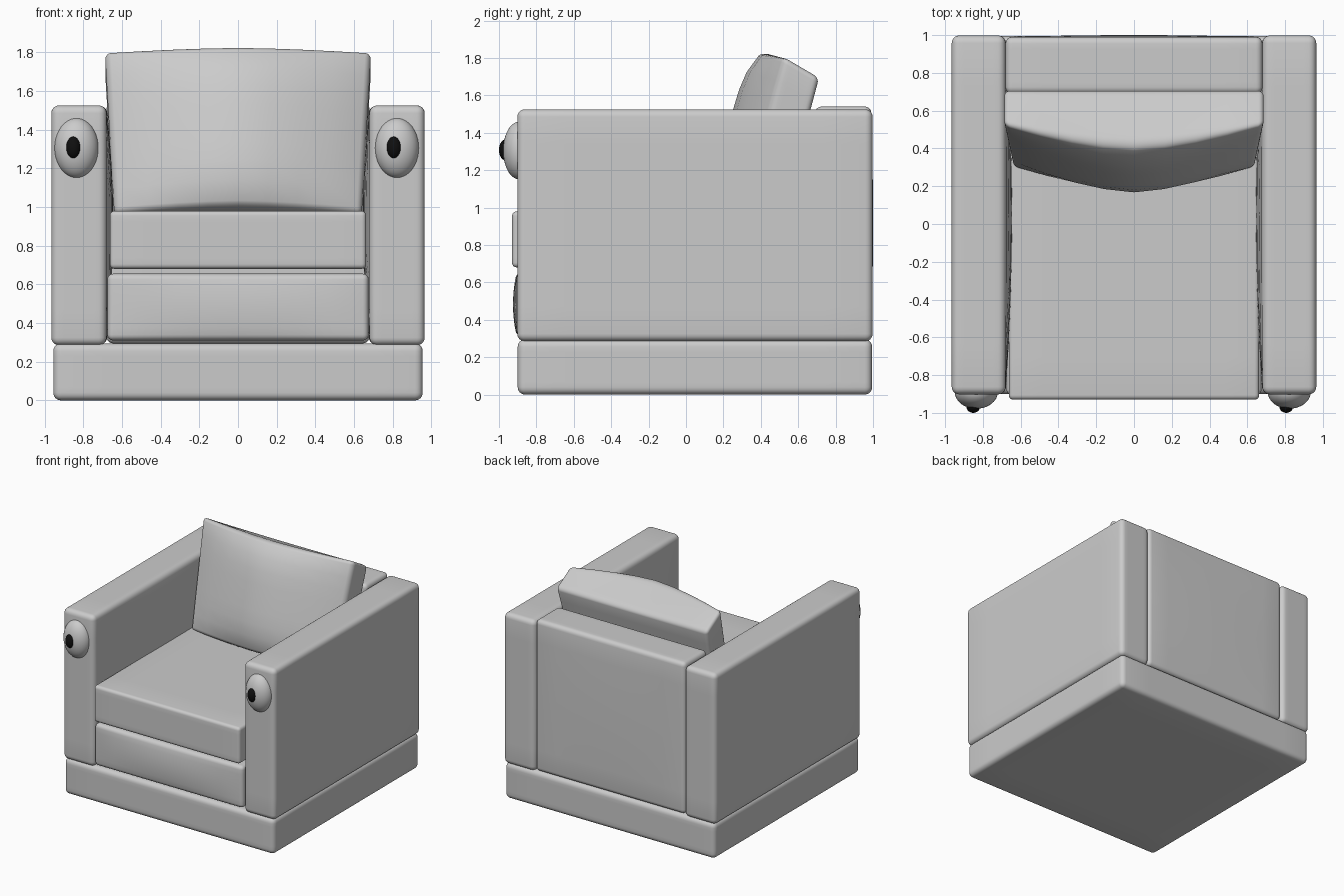
import bpy, bmesh, math
from mathutils import Vector

if "Cube" in bpy.data.objects:
    bpy.data.objects.remove(bpy.data.objects["Cube"])


def material(name, rgb):
    m = bpy.data.materials.new(name)
    m.diffuse_color = (*rgb, 1)
    m.use_nodes = True
    m.node_tree.nodes["Principled BSDF"].inputs["Base Color"].default_value = m.diffuse_color
    return m


GREY = material("grey fabric", (0.6, 0.6, 0.6))
BLACK = material("black", (0.005, 0.005, 0.005))
N, E = 14, 3  # grid steps per side, steps within each rounded edge


def soft_box(name, lo, hi, r, bulges=(), shape=None):
    """Rounded box; bulges = (axis, sign, amount) swell a face, shape remaps points."""
    bm = bmesh.new()
    bmesh.ops.create_cube(bm, size=2)
    bmesh.ops.subdivide_edges(bm, edges=bm.edges[:], cuts=N - 1, use_grid_fill=True)
    for v in bm.verts:
        p, inner = Vector(), Vector()
        for a in range(3):
            i = round((v.co[a] + 1) * N / 2)
            if i <= E:
                p[a] = lo[a] + r * i / E
            elif i >= N - E:
                p[a] = hi[a] - r * (N - i) / E
            else:
                p[a] = lo[a] + r + (hi[a] - lo[a] - 2 * r) * (i - E) / (N - 2 * E)
            inner[a] = min(max(p[a], lo[a] + r), hi[a] - r)
        p = inner + (p - inner).normalized() * r
        c = [2 * (p[a] - lo[a]) / (hi[a] - lo[a]) - 1 for a in range(3)]
        for axis, sign, amount in bulges:
            b, d = [a for a in range(3) if a != axis]
            p[axis] += sign * amount * (1 + sign * c[axis]) / 2 * (1 - c[b] ** 2) * (1 - c[d] ** 2)
        v.co = shape(p, c) if shape else p
    return finish(name, bm, GREY, 40)


def ellipsoid(name, centre, radii, mat):
    bm = bmesh.new()
    bmesh.ops.create_uvsphere(bm, u_segments=32, v_segments=20, radius=1)
    for v in bm.verts:
        v.co = Vector(centre) + Vector([v.co[a] * radii[a] for a in range(3)])
    return finish(name, bm, mat, 60)


def finish(name, bm, mat, angle):
    bmesh.ops.recalc_face_normals(bm, faces=bm.faces[:])
    me = bpy.data.meshes.new(name)
    bm.to_mesh(me)
    bm.free()
    me.materials.append(mat)
    ob = bpy.data.objects.new(name, me)
    bpy.context.collection.objects.link(ob)
    bpy.ops.object.select_all(action='DESELECT')
    ob.select_set(True)
    bpy.context.view_layer.objects.active = ob
    bpy.ops.object.shade_smooth_by_angle(angle=math.radians(angle))
    return ob


# Plinth, front panel, seat and backrest
soft_box("base", (-0.955, -0.9, 0), (0.955, 0.995, 0.295), 0.04)
soft_box("front_panel", (-0.675, -0.905, 0.31), (0.675, 0.72, 0.655), 0.03, [(1, -1, 0.02)])
soft_box("seat", (-0.663, -0.93, 0.68), (0.663, 0.72, 0.98), 0.025)
soft_box("backrest", (-0.68, 0.69, 0.295), (0.68, 0.99, 1.54), 0.035, [(1, 1, 0.01)])

# Arms, with the inner side slightly swollen
for side, s in (("left", -1), ("right", 1)):
    xs = sorted((s * 0.68, s * 0.965))
    soft_box(side + "_arm", (xs[0], -0.902, 0.285), (xs[1], 0.998, 1.525), 0.04,
             [(0, -s, 0.035)])

# Eyes on the arm fronts
for side, x in (("left", -0.835), ("right", 0.822)):
    ellipsoid(side + "_eye", (x, -0.89, 1.305), (0.114, 0.088, 0.155), GREY)
    ellipsoid(side + "_pupil", (x - 0.016, -0.965, 1.308), (0.037, 0.035, 0.056), BLACK)


# Leaning back cushion: swollen front, sloped top, wider towards the top
def cushion_shape(p, c):
    u, v, w = c
    t = p.y - 0.19 * (1 - v) / 2 * (1 - min(1, abs(u)) ** 1.6) * (1 - 0.4 * w ** 4)
    h = p.z - 0.06 * (1 + v) / 2 * (1 + w) / 2
    x = p.x * (0.965 + 0.035 * w)
    a = math.radians(15)
    return Vector((x, 0.3 + t * math.cos(a) + h * math.sin(a),
                   0.97 - t * math.sin(a) + h * math.cos(a)))


soft_box("back_cushion", (-0.688, 0, 0), (0.688, 0.21, 0.865), 0.03, shape=cushion_shape)
